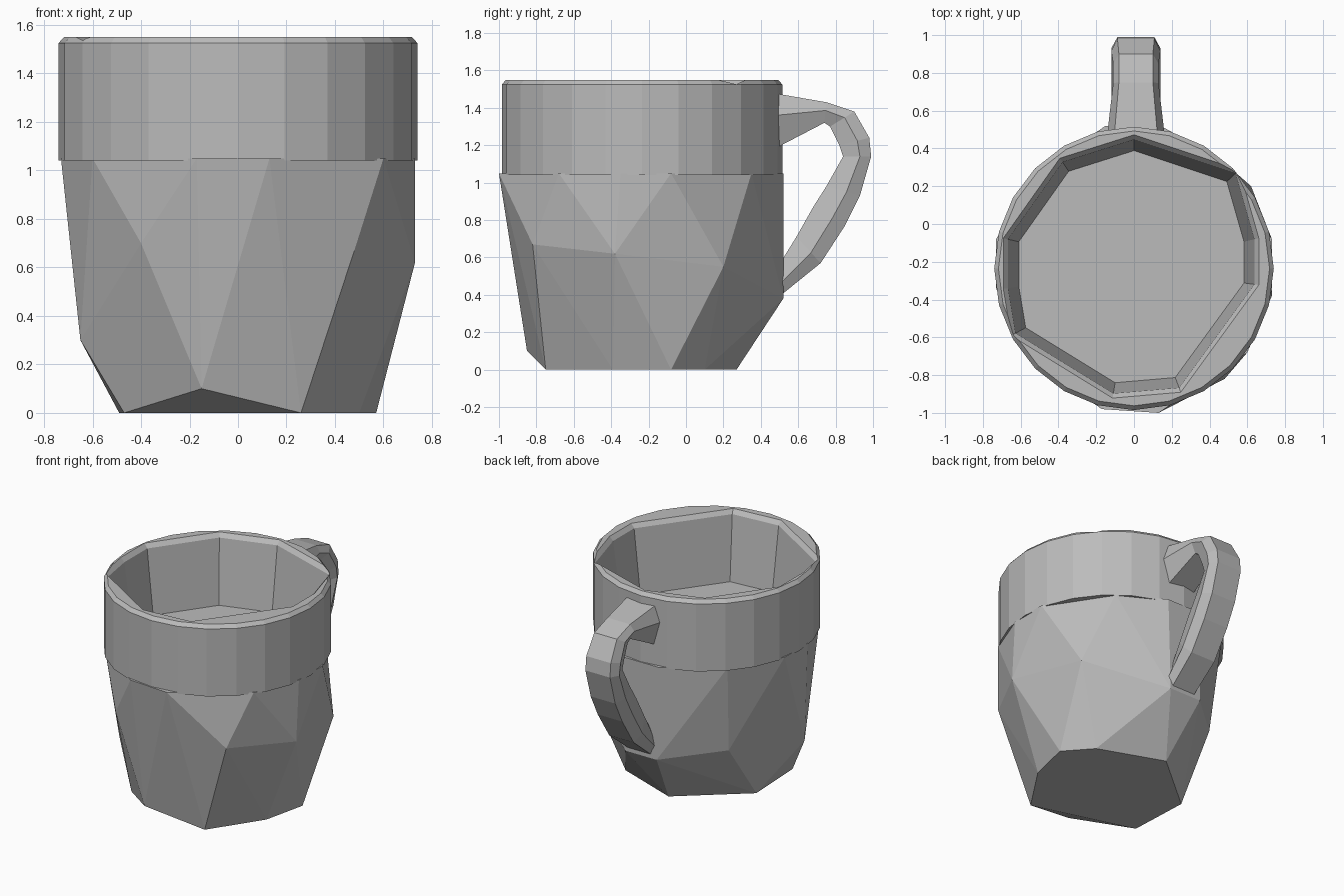
import bpy, bmesh, math
from mathutils import Vector

if "Cube" in bpy.data.objects:
    bpy.data.objects.remove(bpy.data.objects["Cube"], do_unlink=True)

stone = bpy.data.materials.new("stone grey")
stone.use_nodes = True
GREY = (0.5, 0.5, 0.5, 1)
stone.diffuse_color = GREY
stone.node_tree.nodes["Principled BSDF"].inputs["Base Color"].default_value = GREY

CY = -0.235   # centre of the cup in y


def finish(name, bm):
    bmesh.ops.recalc_face_normals(bm, faces=bm.faces)
    mesh = bpy.data.meshes.new(name)
    bm.to_mesh(mesh)
    bm.free()
    mesh.materials.append(stone)
    obj = bpy.data.objects.new(name, mesh)
    bpy.context.scene.collection.objects.link(obj)
    return obj


def hull(name, points):
    bm = bmesh.new()
    for p in points:
        bm.verts.new(p)
    res = bmesh.ops.convex_hull(bm, input=bm.verts)
    bmesh.ops.delete(bm, geom=[v for v in bm.verts if not v.link_faces], context='VERTS')
    return finish(name, bm)


def layer(outline, z, scale=1.0):
    return [(x * scale, CY + (y - CY) * scale, z) for x, y in outline]


# Faceted lower cup: base corners, belly corners and a coarse upper ring
base = [(0.26, -0.75), (0.5, -0.39), (0.57, -0.08), (0.41, 0.1),
        (-0.05, 0.27), (-0.49, -0.1), (-0.47, -0.54)]
belly = [(-0.15, -0.85, 0.1), (-0.4, -0.82, 0.7), (0.48, -0.82, 0.67),
         (0.73, -0.38, 0.62), (0.62, 0.2, 0.55), (0.12, 0.52, 0.38),
         (-0.13, 0.52, 0.38), (-0.48, 0.2, 0.42), (-0.65, -0.42, 0.3)]
shoulder = [(0.13, -1), (0.6, -0.68), (0.73, -0.35), (0.73, -0.08), (0.45, 0.35),
            (0.14, 0.52), (-0.15, 0.52), (-0.52, 0.27), (-0.73, -0.08),
            (-0.73, -0.34), (-0.6, -0.66), (-0.17, -0.98)]
hull("cup_body", layer(base, 0) + belly + layer(shoulder, 1.05))

# Upper band with a softened rim
N = 24
ring = [(0.74 * math.cos(math.tau * i / N), CY + 0.75 * math.sin(math.tau * i / N))
        for i in range(N)]
band = hull("upper_band", layer(ring, 1.04) + layer(ring, 1.525) + layer(ring, 1.55, 0.97))

# Hollow out the band down to its floor, then chamfer the inner lip
inner = [(0, 0.45), (0.38, 0.32), (0.54, 0.27), (0.64, -0.08), (0.64, -0.32),
         (0.24, -0.87), (-0.11, -0.9), (-0.63, -0.58), (-0.67, -0.34),
         (-0.67, -0.08), (-0.38, 0.33)]
cutters = [hull("hollow_cutter", layer(inner, 1.06, 0.91) + layer(inner, 1.6, 1.01)),
           hull("lip_cutter", layer(inner, 1.5, 0.97) + layer(inner, 1.58, 1.07))]
for c in cutters:
    c.hide_render = True
    mod = band.modifiers.new(c.name, 'BOOLEAN')
    mod.object, mod.operation, mod.solver = c, 'DIFFERENCE', 'EXACT'
bpy.context.view_layer.update()
graph = bpy.context.evaluated_depsgraph_get()
band.data = bpy.data.meshes.new_from_object(band.evaluated_get(graph))
band.modifiers.clear()
for c in cutters:
    bpy.data.objects.remove(c, do_unlink=True)

# Handle: hexagonal sections given as outer (y, z), inner (y, z), half width
sections = [((0.49, 1.475), (0.49, 1.19), 0.15), ((0.75, 1.43), (0.74, 1.32), 0.12),
            ((0.9, 1.38), (0.77, 1.3), 0.12), ((0.98, 1.24), (0.82, 1.2), 0.13),
            ((0.99, 1.14), (0.84, 1.14), 0.13), ((0.93, 0.93), (0.75, 0.98), 0.13),
            ((0.85, 0.77), (0.68, 0.87), 0.13), ((0.72, 0.57), (0.59, 0.71), 0.13),
            ((0.46, 0.36), (0.46, 0.5), 0.12)]
shape = [(-0.75, 0), (0.75, 0), (1, 0.4), (0.7, 1), (-0.7, 1), (-1, 0.4)]
bm = bmesh.new()
loops = []
for outer, inside, w in sections:
    a, b = Vector((0, *outer)), Vector((0, *inside))
    loops.append([bm.verts.new(a.lerp(b, t) + Vector((0.01 + s * w, 0, 0))) for s, t in shape])
for p, q in zip(loops, loops[1:]):
    for i in range(len(shape)):
        j = (i + 1) % len(shape)
        bm.faces.new((p[i], p[j], q[j], q[i]))
bm.faces.new(loops[0])
bm.faces.new(loops[-1])
finish("handle", bm)
